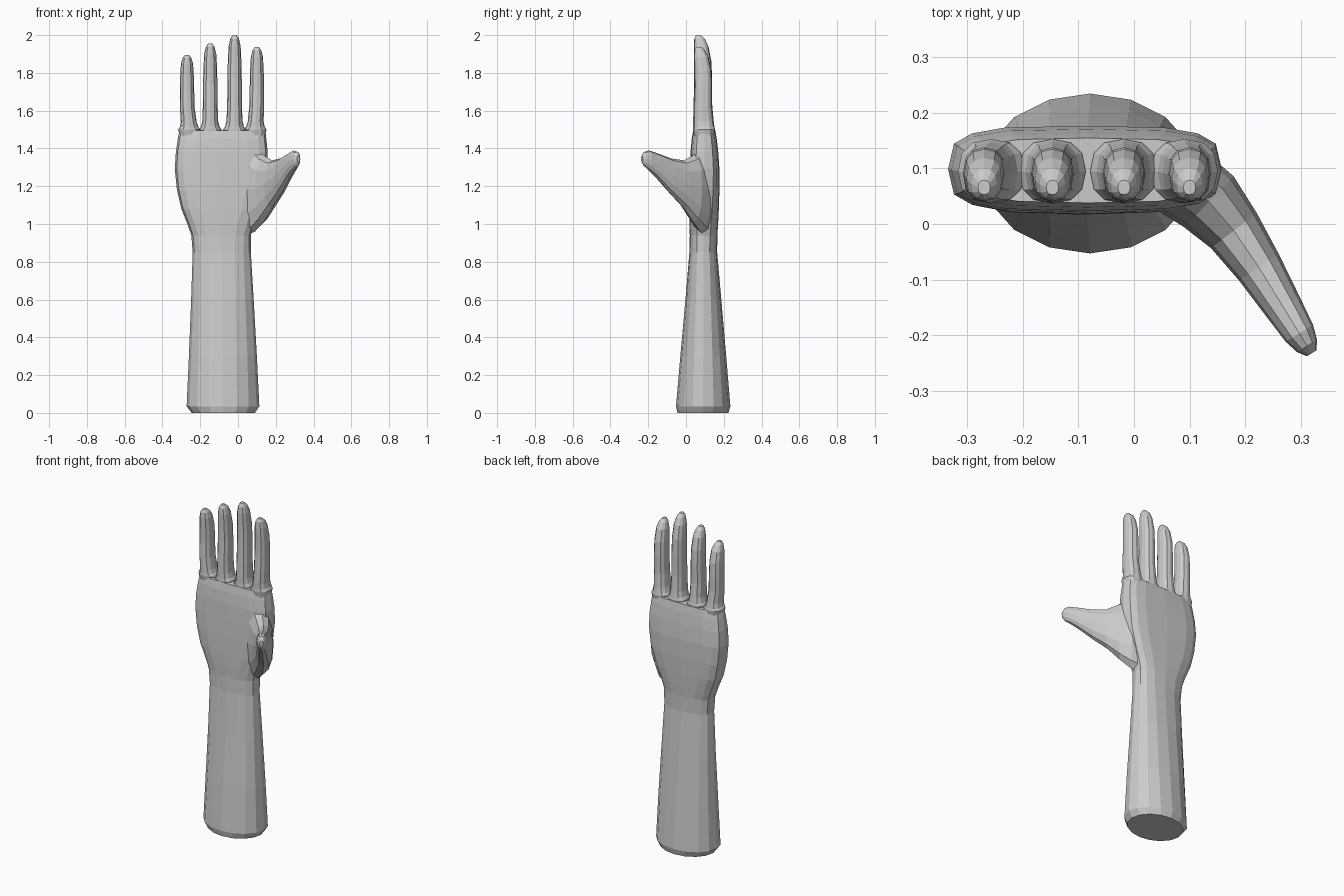
import bpy, bmesh, math
from mathutils import Vector

grey = bpy.data.materials.new("plain grey")
grey.diffuse_color = (0.6, 0.6, 0.6, 1)


def ring(center, u, v, ru, rv, n, sides):
    """Superellipse ring around a centre, spanned by directions u and v."""
    pts = []
    for i in range(sides):
        a = 2 * math.pi * i / sides
        c, s = math.cos(a), math.sin(a)
        p = math.copysign(abs(c) ** (2 / n), c) * ru
        q = math.copysign(abs(s) ** (2 / n), s) * rv
        pts.append(Vector(center) + u * p + v * q)
    return pts


def loft(name, rings):
    """Closed skin over a stack of rings."""
    bm = bmesh.new()
    loops = [[bm.verts.new(p) for p in r] for r in rings]
    k = len(loops[0])
    for a, b in zip(loops, loops[1:]):
        for i in range(k):
            j = (i + 1) % k
            bm.faces.new((a[i], a[j], b[j], b[i]))
    bm.faces.new(loops[0][::-1])
    bm.faces.new(loops[-1])
    bmesh.ops.recalc_face_normals(bm, faces=bm.faces)
    me = bpy.data.meshes.new(name)
    bm.to_mesh(me)
    bm.free()
    me.materials.append(grey)
    ob = bpy.data.objects.new(name, me)
    bpy.context.collection.objects.link(ob)
    return ob


X, Y, Z = Vector((1, 0, 0)), Vector((0, 1, 0)), Vector((0, 0, 1))

# Forearm and palm: z, x min, x max, y min, y max, squareness
body = [
    (0.00, -0.245, 0.09, -0.045, 0.225, 2.0),
    (0.035, -0.272, 0.113, -0.053, 0.235, 2.0),
    (0.30, -0.260, 0.100, -0.030, 0.213, 2.1),
    (0.60, -0.248, 0.083, -0.003, 0.187, 2.2),
    (0.85, -0.240, 0.068, 0.018, 0.165, 2.4),
    (0.94, -0.247, 0.068, 0.020, 0.166, 2.6),
    (1.00, -0.268, 0.085, 0.018, 0.170, 2.8),
    (1.08, -0.300, 0.115, 0.017, 0.174, 3.2),
    (1.18, -0.323, 0.145, 0.018, 0.177, 3.5),
    (1.29, -0.335, 0.158, 0.021, 0.177, 3.6),
    (1.38, -0.329, 0.157, 0.024, 0.171, 3.6),
    (1.45, -0.319, 0.150, 0.030, 0.163, 3.4),
    (1.495, -0.311, 0.145, 0.038, 0.155, 3.2),
]
hand = loft("hand", [ring(((a + b) / 2, (c + d) / 2, z), X, Y, (b - a) / 2, (d - c) / 2, n, 16)
                     for z, a, b, c, d, n in body])

# Fingers: flared at the web, slightly bowed, with rounded tips
parts = []
for name, x_base, x_tip, top in (("little_finger", -0.257, -0.270, 1.895),
                                 ("ring_finger", -0.147, -0.147, 1.955),
                                 ("middle_finger", -0.019, -0.018, 2.0),
                                 ("index_finger", 0.091, 0.100, 1.937)):
    # share of the length, half width, y centre, half depth
    steps = [(-0.10, 0.050, 0.095, 0.050), (0.0, 0.060, 0.095, 0.058), (0.035, 0.049, 0.094, 0.056),
             (0.10, 0.042, 0.092, 0.054), (0.28, 0.039, 0.089, 0.049), (0.52, 0.038, 0.091, 0.047),
             (0.72, 0.036, 0.089, 0.046), (0.88, 0.032, 0.080, 0.039), (0.96, 0.023, 0.072, 0.028),
             (1.0, 0.011, 0.066, 0.013)]
    rings = []
    for t, w, y, d in steps:
        k = min(1, max(0, t * 3))
        x = x_base + (x_tip - x_base) * k
        rings.append(ring((x, y, 1.5 + (top - 1.5) * t), X, Y, w, d, 2.4, 12))
    parts.append(loft(name, rings))

# Thumb and its fleshy base: x, y, z min, z max, half thickness
thumb = [(0.04, 0.095, 0.94, 1.44, 0.060), (0.09, 0.075, 0.96, 1.41, 0.068),
         (0.135, 0.040, 1.01, 1.365, 0.064), (0.18, -0.012, 1.085, 1.337, 0.052),
         (0.225, -0.078, 1.155, 1.347, 0.043), (0.268, -0.148, 1.235, 1.373, 0.035),
         (0.298, -0.197, 1.285, 1.39, 0.029), (0.312, -0.220, 1.305, 1.383, 0.021),
         (0.320, -0.233, 1.33, 1.362, 0.010)]
rings = []
for i, (x, y, lo, hi, r) in enumerate(thumb):
    a, b = thumb[max(i - 1, 0)], thumb[min(i + 1, len(thumb) - 1)]
    side = Vector((a[1] - b[1], b[0] - a[0], 0)).normalized()
    rings.append(ring((x, y, (lo + hi) / 2), side, Z, r, (hi - lo) / 2, 2.2, 12))
parts.append(loft("thumb", rings))

# Fuse everything into one skin
bpy.context.view_layer.objects.active = hand
for p in parts:
    m = hand.modifiers.new("fuse", "BOOLEAN")
    m.operation, m.solver, m.object = "UNION", "EXACT", p
    bpy.ops.object.modifier_apply(modifier=m.name)
    bpy.data.objects.remove(p)
